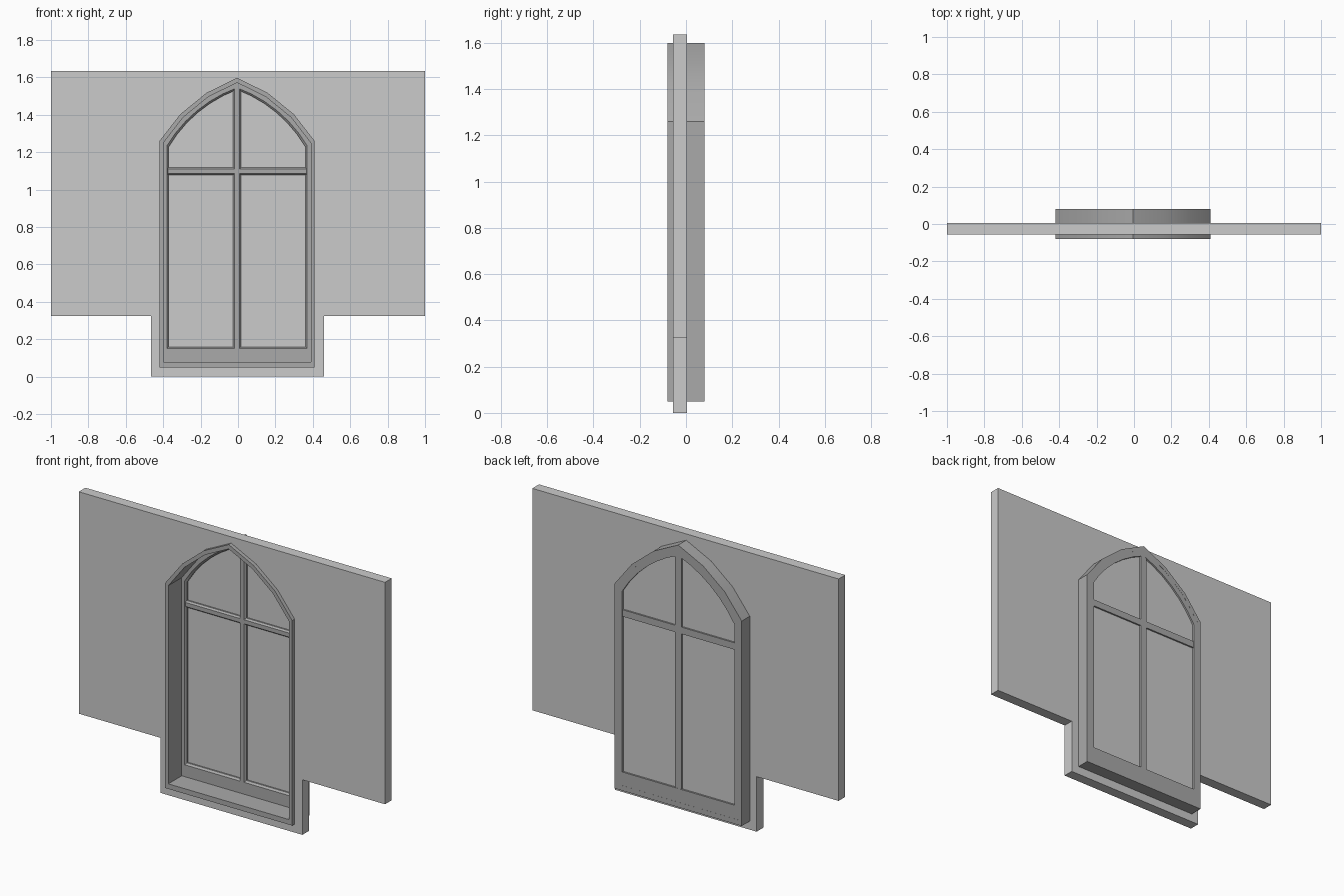
import bpy, bmesh, math
from mathutils import Vector

if "Cube" in bpy.data.objects:
    bpy.data.objects.remove(bpy.data.objects["Cube"])

CX = -0.005  # the window sits a hair left of the wall centre


def outline(hw, z_base, z_spring, z_apex, segs):
    """Pointed-arch outline as (x, z) points, counter-clockwise from bottom left."""
    a, b = Vector((hw, z_spring)), Vector((0, z_apex))
    chord = b - a
    half = math.radians(19.5)
    radius = chord.length / 2 / math.sin(half)
    inward = Vector((-chord.y, chord.x)).normalized()
    centre = (a + b) / 2 + inward * radius * math.cos(half)
    start = math.atan2(a.y - centre.y, a.x - centre.x)
    right = [(centre.x + radius * math.cos(start + 2 * half * i / segs),
              centre.y + radius * math.sin(start + 2 * half * i / segs))
             for i in range(segs)]
    pts = [(-hw, z_base), (hw, z_base)] + right + [(0, z_apex)]
    pts += [(-x, z) for x, z in reversed(right)]
    return [(x + CX, z) for x, z in pts]


def finish(bm, name, shade, smooth=False):
    bmesh.ops.recalc_face_normals(bm, faces=bm.faces)
    mesh = bpy.data.meshes.new(name)
    bm.to_mesh(mesh)
    bm.free()
    obj = bpy.data.objects.new(name, mesh)
    bpy.context.collection.objects.link(obj)
    mesh.materials.append(shade)
    if smooth:
        bpy.ops.object.select_all(action='DESELECT')
        obj.select_set(True)
        bpy.context.view_layer.objects.active = obj
        bpy.ops.object.shade_smooth_by_angle(angle=math.radians(30))
    return obj


def skin(name, sections, shade, ring=True, smooth=False):
    """Join (outline, y) sections; close into a ring or cap both ends."""
    bm = bmesh.new()
    loops = [[bm.verts.new((x, y, z)) for x, z in pts] for pts, y in sections]
    pairs = list(zip(loops, loops[1:]))
    if ring:
        pairs.append((loops[-1], loops[0]))
    else:
        bm.faces.new(loops[0])
        bm.faces.new(loops[-1])
    for p, q in pairs:
        for i in range(len(p)):
            j = (i + 1) % len(p)
            bm.faces.new((p[i], p[j], q[j], q[i]))
    return finish(bm, name, shade, smooth)


def rect(x0, x1, z0, z1):
    return [(x0, z0), (x1, z0), (x1, z1), (x0, z1)]


def material(name, v):
    m = bpy.data.materials.new(name)
    m.diffuse_color = (v, v, v, 1)
    m.use_nodes = True
    m.node_tree.nodes["Principled BSDF"].inputs["Base Color"].default_value = m.diffuse_color
    return m


pale = material("pale_grey", 0.8)
dark = material("dark_grey", 0.4)

# Wall panel with a lower tab and the arched opening
bm = bmesh.new()
wall_edge = [(-1, 0.325), (-0.465, 0.325), (-0.465, 0), (0.46, 0),
             (0.46, 0.325), (1, 0.325), (1, 1.635), (-1, 1.635)]
for pts in (wall_edge, outline(0.408, 0.06, 1.256, 1.586, 3)):
    vs = [bm.verts.new((x, -0.057, z)) for x, z in pts]
    for i in range(len(vs)):
        bm.edges.new((vs[i - 1], vs[i]))
bmesh.ops.triangle_fill(bm, edges=bm.edges[:], use_beauty=True, use_dissolve=False)
ext = bmesh.ops.extrude_face_region(bm, geom=bm.faces[:], use_keep_orig=True)
bmesh.ops.translate(bm, vec=(0, 0.062, 0),
                    verts=[g for g in ext["geom"] if isinstance(g, bmesh.types.BMVert)])
finish(bm, "wall", pale)

# Deep outer frame
outer = outline(0.415, 0.05, 1.26, 1.598, 3)
inner = outline(0.394, 0.08, 1.25, 1.572, 3)
skin("outer_frame", [(outer, -0.08), (outer, 0.08), (inner, 0.08), (inner, -0.08)],
     dark, smooth=True)

# Sash set at the back, with a chamfered glazing edge
sash_outer = outline(0.396, 0.075, 1.25, 1.574, 6)
sash_face = outline(0.375, 0.15, 1.235, 1.545, 6)
sash_lip = outline(0.366, 0.16, 1.228, 1.535, 6)
skin("sash", [(sash_outer, 0.045), (sash_outer, 0.0795), (sash_lip, 0.0795),
              (sash_lip, 0.055), (sash_face, 0.045)], dark, smooth=True)

# Glazing bars, chamfered on the front
def bar(name, x0, x1, z0, z1, cx, cz):
    back = rect(x0, x1, z0, z1)
    front = rect(x0 + cx, x1 - cx, z0 + cz, z1 - cz)
    skin(name, [(front, 0.045), (back, 0.055), (back, 0.0785)], dark, ring=False)


bar("vertical_bar", CX - 0.021, CX + 0.021, 0.14, 1.548, 0.008, 0)
bar("cross_bar", CX - 0.37, CX + 0.37, 1.078, 1.118, 0, 0.008)

# Glass
pane = outline(0.37, 0.153, 1.231, 1.54, 6)
skin("glass", [(pane, 0.064), (pane, 0.069)], pale, ring=False)
